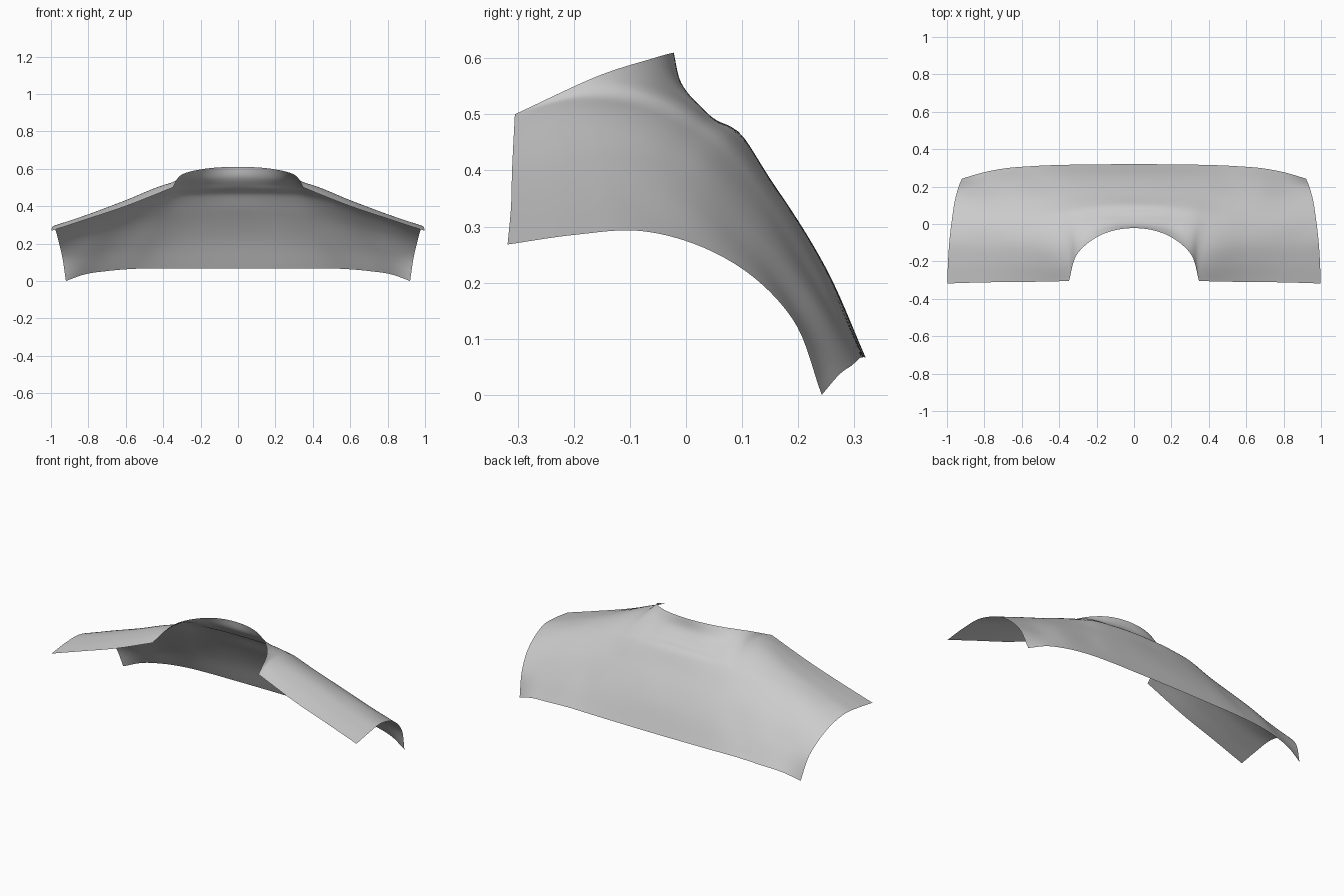
import bpy, math
from mathutils import Vector

if "Cube" in bpy.data.objects:
    bpy.data.objects.remove(bpy.data.objects["Cube"])

# Half of the yoke: (x at upper edge, x at lower edge, [(y, z) from upper edge to lower hem])
HALF = [
    (0.0, 0.0, [(-.022, .61), (-.008, .555), (.03, .51), (.08, .477), (.16, .37), (.25, .225), (.32, .067)]),
    (.175, .25, [(-.058, .60), (-.02, .547), (.03, .505), (.08, .467), (.16, .362), (.25, .215), (.318, .067)]),
    (.303, .42, [(-.16, .567), (-.09, .547), (-.02, .515), (.06, .46), (.15, .35), (.245, .205), (.315, .067)]),
    (.348, .55, [(-.305, .50), (-.2, .522), (-.1, .515), (.02, .462), (.13, .35), (.235, .195), (.309, .065)]),
    (.60, .70, [(-.31, .40), (-.2, .422), (-.1, .425), (.01, .39), (.12, .305), (.225, .175), (.296, .053)]),
    (.80, .82, [(-.312, .333), (-.2, .35), (-.1, .355), (.0, .335), (.11, .26), (.2, .15), (.272, .035)]),
    (.998, .92, [(-.318, .268), (-.2, .285), (-.08, .292), (.02, .267), (.12, .21), (.19, .135), (.242, .0)]),
]
U_STEPS, V_STEPS = 12, 8


def section(x0, x1, prof, sign):
    n = len(prof) - 1
    return [Vector((sign * (x0 + (x1 - x0) * (i / n) ** 1.7), y, z)) for i, (y, z) in enumerate(prof)]


def spline(pts, steps, corners=()):
    """Smooth curve through pts, with sharp corners at the given indices."""
    out = []
    last = len(pts) - 1

    def tangent(i, side):
        if i in corners or i in (0, last):
            j = i + side
            return (pts[j] - pts[i]) * side
        a, b = pts[i] - pts[i - 1], pts[i + 1] - pts[i]
        la, lb = max(a.length, 1e-6), max(b.length, 1e-6)
        seg = lb if side > 0 else la
        return (a / la * lb + b / lb * la) / (la + lb) * seg

    for i in range(last):
        p, q = pts[i], pts[i + 1]
        m0, m1 = tangent(i, 1), tangent(i + 1, -1)
        for s in range(steps):
            t = s / steps
            out.append(p * (2*t**3 - 3*t*t + 1) + m0 * (t**3 - 2*t*t + t)
                       + q * (3*t*t - 2*t**3) + m1 * (t**3 - t*t))
    out.append(pts[last].copy())
    return out


def folds(p):
    """Soft cloth ripples across the upper back."""
    fade = math.exp(-(p.x / .38) ** 2)
    yc = .10 - .25 * p.x * p.x
    p.z += .005 * fade * math.exp(-((p.y - yc) / .02) ** 2)
    p.z -= .004 * fade * math.exp(-((p.y - yc + .045) / .02) ** 2)
    return p


# Yoke cloth: mirror the sections, then loft through them
sections = [section(*s, -1) for s in reversed(HALF[1:])] + [section(*s, 1) for s in HALF]
rows = []
for r in range(len(HALF[0][2])):
    rows.append(spline([s[r] for s in sections], U_STEPS, (3, 9) if r == 0 else ()))
columns = [[folds(p) for p in spline([row[c] for row in rows], V_STEPS)] for c in range(len(rows[0]))]

nv = len(columns[0])
verts = [p for col in columns for p in col]
faces = [(c * nv + v, c * nv + v + 1, (c + 1) * nv + v + 1, (c + 1) * nv + v)
         for c in range(len(columns) - 1) for v in range(nv - 1)]
mesh = bpy.data.meshes.new("shoulder_yoke")
mesh.from_pydata(verts, [], faces)
mesh.update()
if sum(p.normal.z for p in mesh.polygons) < 0:
    mesh.flip_normals()
yoke = bpy.data.objects.new("shoulder_yoke", mesh)
bpy.context.collection.objects.link(yoke)
for p in mesh.polygons:
    p.use_smooth = True
